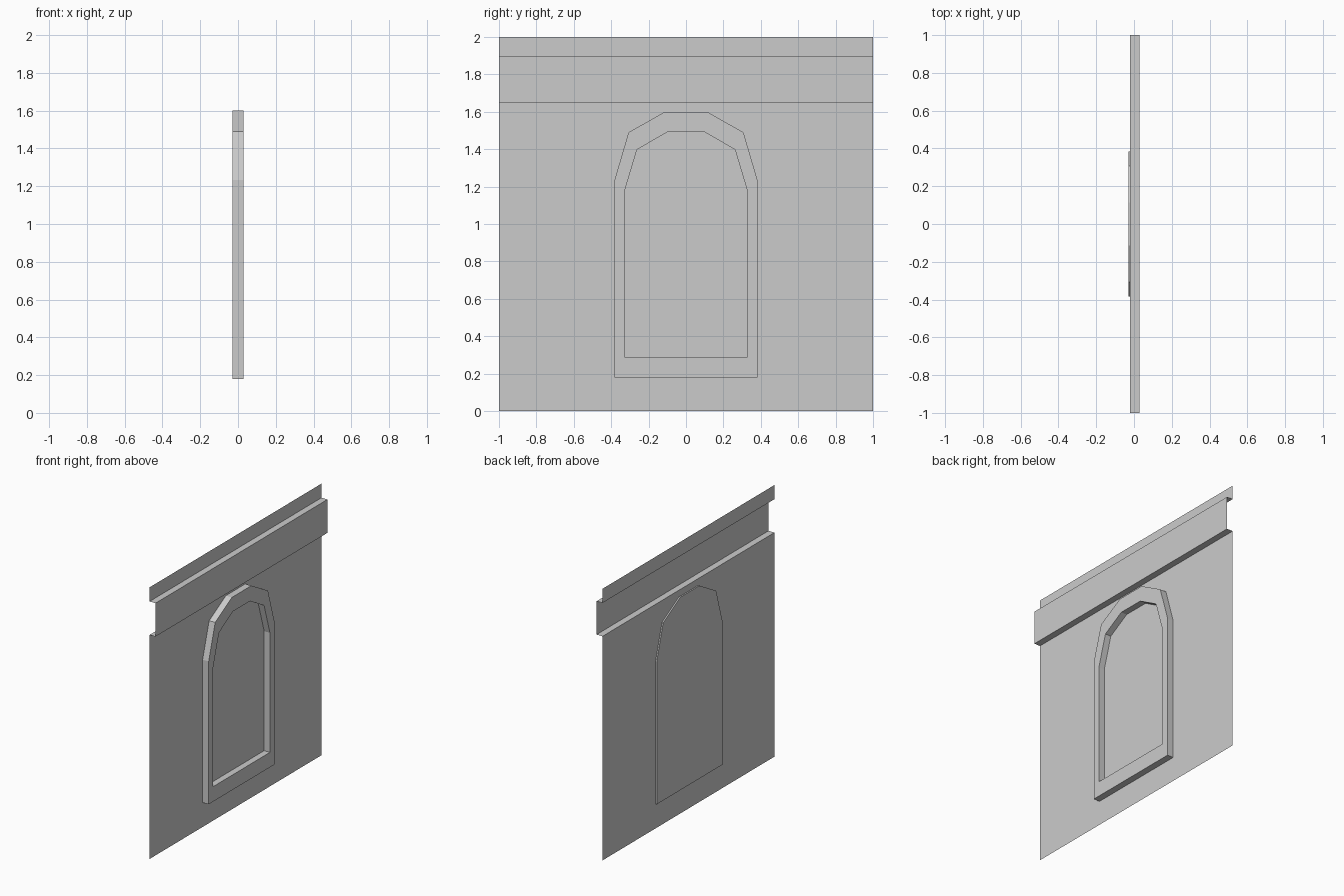
import bpy, bmesh

if "Cube" in bpy.data.objects:
    bpy.data.objects.remove(bpy.data.objects["Cube"])


def make_object(name, bm):
    mesh = bpy.data.meshes.new(name)
    bm.to_mesh(mesh)
    bm.free()
    obj = bpy.data.objects.new(name, mesh)
    bpy.context.collection.objects.link(obj)
    return obj


def arch_loop(bm, x, half):
    """Closed ring of vertices from a half outline (y, z), mirrored in y."""
    pts = half + [(-y, z) for y, z in reversed(half)]
    return [bm.verts.new((x, y, z)) for y, z in pts]


def bridge(bm, a, b):
    n = len(a)
    for i in range(n):
        j = (i + 1) % n
        bm.faces.new((a[i], a[j], b[j], b[i]))


BACK, WALL, FRONT = -0.03, -0.02, 0.029

# Wall sheet: stepped profile with a raised band near the top
profile = [(WALL, 0), (WALL, 1.65), (FRONT - 0.001, 1.65),
           (FRONT - 0.001, 1.896), (WALL, 1.896), (WALL, 2)]
bm = bmesh.new()
rows = [[bm.verts.new((x, y, z)) for y in (-1, 1)] for x, z in profile]
for (a, b), (c, d) in zip(rows, rows[1:]):
    bm.faces.new((a, b, d, c))
make_object("wall_panel", bm)

# Arched frame: filled back, raised front ring, recessed panel
outer = [(0.383, 0.18), (0.383, 1.232), (0.307, 1.49), (0.113, 1.60)]
inner = [(0.33, 0.29), (0.33, 1.17), (0.262, 1.398), (0.098, 1.492)]
bm = bmesh.new()
loops = [arch_loop(bm, BACK, outer), arch_loop(bm, FRONT, outer),
         arch_loop(bm, FRONT, inner), arch_loop(bm, WALL + 0.002, inner)]
bm.faces.new(list(reversed(loops[0])))
for a, b in zip(loops, loops[1:]):
    bridge(bm, a, b)
bm.faces.new(loops[-1])
bmesh.ops.recalc_face_normals(bm, faces=bm.faces)
make_object("arched_frame", bm)
